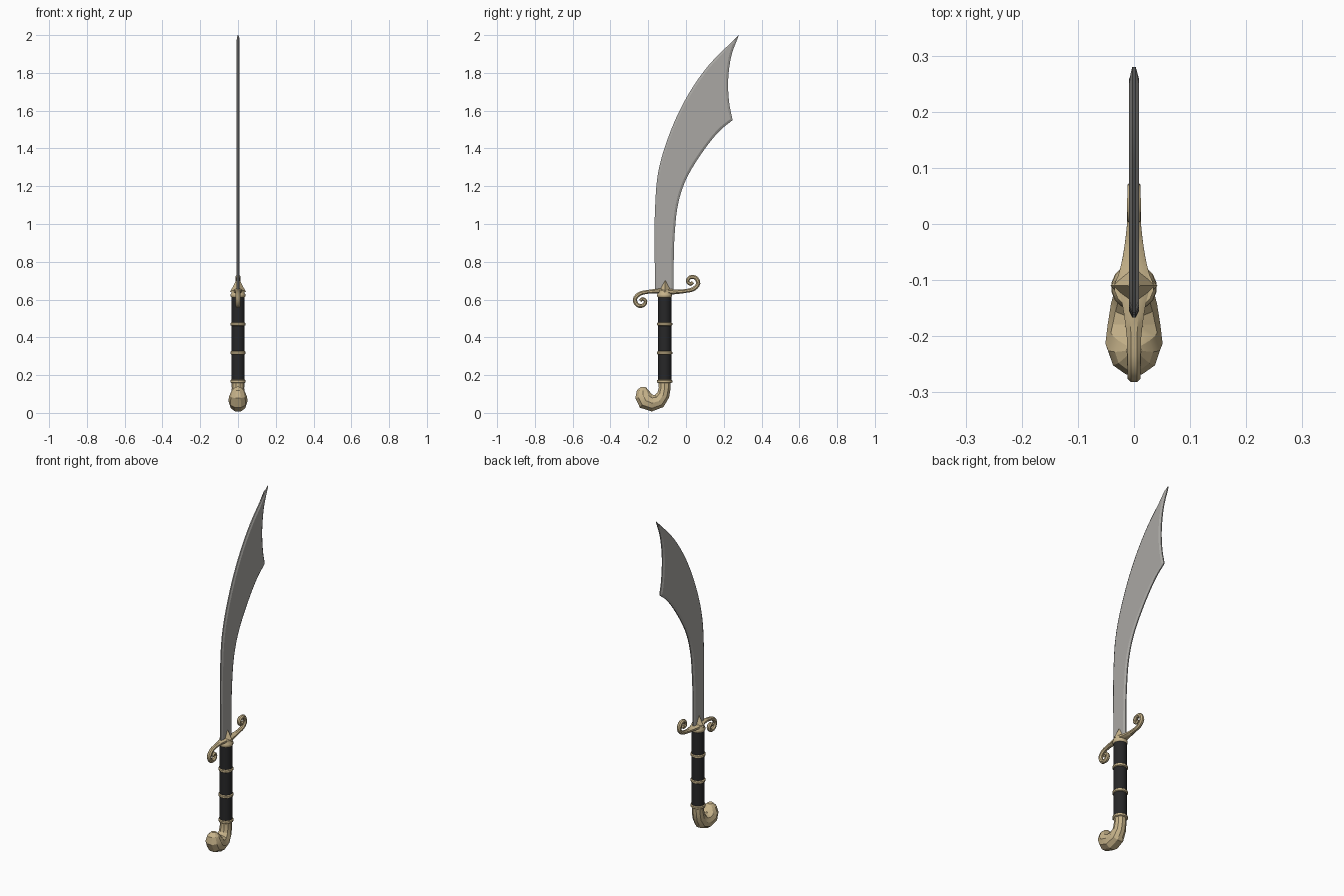
import bpy, bmesh, math
from mathutils import Vector

cube = bpy.data.objects.get("Cube")
if cube:
    bpy.data.objects.remove(cube)

AXIS_Y = -0.113  # centre line of the grip


def material(name, rgb, rough, metal=0.0):
    m = bpy.data.materials.new(name)
    m.use_nodes = True
    m.diffuse_color = (*rgb, 1)
    node = m.node_tree.nodes["Principled BSDF"]
    node.inputs["Base Color"].default_value = (*rgb, 1)
    node.inputs["Roughness"].default_value = rough
    node.inputs["Metallic"].default_value = metal
    return m


STEEL = material("steel", (0.40, 0.39, 0.37), 0.5)
BRASS = material("brass", (0.58, 0.46, 0.26), 0.5)
LEATHER = material("black leather", (0.02, 0.02, 0.021), 0.7)


def finish(name, bm, mat, smooth=None):
    bmesh.ops.recalc_face_normals(bm, faces=bm.faces)
    mesh = bpy.data.meshes.new(name)
    bm.to_mesh(mesh)
    bm.free()
    mesh.materials.append(mat)
    ob = bpy.data.objects.new(name, mesh)
    bpy.context.collection.objects.link(ob)
    if smooth:
        bpy.ops.object.select_all(action='DESELECT')
        ob.select_set(True)
        bpy.context.view_layer.objects.active = ob
        bpy.ops.object.shade_smooth_by_angle(angle=math.radians(smooth))
    return ob


def spline(points, steps):
    """Smooth curve through points of any dimension."""
    pts = [Vector(p) for p in points]
    pts = [2 * pts[0] - pts[1]] + pts + [2 * pts[-1] - pts[-2]]
    out = []
    for a, b, c, d in zip(pts, pts[1:], pts[2:], pts[3:]):
        for i in range(steps):
            t = i / steps
            out.append(0.5 * (2 * b + (c - a) * t + (2 * a - 5 * b + 4 * c - d) * t * t
                              + (3 * b - a - 3 * c + d) * t ** 3))
    return out + [pts[-2]]


def sweep(bm, rows, sides):
    """Tube along rows of (y, z, half thickness, half width in x)."""
    rings = []
    for i, (y, z, thick, width) in enumerate(rows):
        p, q = rows[max(i - 1, 0)], rows[min(i + 1, len(rows) - 1)]
        along = Vector((0, q[0] - p[0], q[1] - p[1])).normalized()
        normal = Vector((0, -along.z, along.y))
        ring = []
        for k in range(sides):
            a = math.tau * (k + 0.5) / sides
            offset = normal * thick * math.cos(a) + Vector((width * math.sin(a), 0, 0))
            ring.append(bm.verts.new(Vector((0, y, z)) + offset))
        rings.append(ring)
    for r, s in zip(rings, rings[1:]):
        for k in range(sides):
            n = (k + 1) % sides
            bm.faces.new((r[k], r[n], s[n], s[k]))
    bm.faces.new(rings[0])
    bm.faces.new(rings[-1])


def lathe(name, profile, mat, sides=16, smooth=40):
    """Upright turned part from (radius, z) pairs."""
    bm = bmesh.new()
    sweep(bm, [(AXIS_Y, z, r, r) for r, z in profile], sides)
    return finish(name, bm, mat, smooth)


# Blade: spine, hollow tip and cutting edge, with bevelled borders
spine = spline([(-0.163, 0.64), (-0.166, 0.85), (-0.165, 1.05), (-0.148, 1.27),
                (-0.09, 1.47), (0.0, 1.665), (0.12, 1.84), (0.28, 2.0)], 5)
tip = spline([(0.28, 2.0), (0.24, 1.89), (0.223, 1.76), (0.229, 1.64), (0.247, 1.55)], 4)
edge = spline([(0.247, 1.55), (0.17, 1.485), (0.08, 1.37), (0.0, 1.235), (-0.043, 1.1),
               (-0.06, 0.945), (-0.065, 0.8), (-0.065, 0.64)], 5)
bm = bmesh.new()
outline = spine + tip[1:] + edge[1:]
front = bm.faces.new([bm.verts.new((-0.003, y, z)) for y, z in outline])
extruded = bmesh.ops.extrude_face_region(bm, geom=[front], use_keep_orig=True)["geom"]
moved = [g for g in extruded if isinstance(g, bmesh.types.BMVert)]
bmesh.ops.translate(bm, verts=moved, vec=(0.006, 0, 0))
bmesh.ops.recalc_face_normals(bm, faces=bm.faces)
for cap in [f for f in bm.faces if len(f.verts) > 4]:
    bmesh.ops.inset_region(bm, faces=[cap], thickness=0.012, depth=0.006,
                           use_even_offset=True)
finish("blade", bm, STEEL, 20)

# Grip with its brass rings
lathe("grip", [(0.036, 0.16), (0.036, 0.63)], LEATHER)
for name, z in (("lower_ring", 0.167), ("middle_ring", 0.318), ("upper_ring", 0.47)):
    lathe(name, [(0.036, z - 0.009), (0.041, z - 0.005), (0.041, z + 0.005),
                 (0.036, z + 0.009)], BRASS)
lathe("grip_collar", [(0.036, 0.612), (0.04, 0.617), (0.04, 0.628), (0.035, 0.635),
                      (0.035, 0.65)], BRASS)

# Crossguard: two scrolled arms, the second turned half round from the first
bm = bmesh.new()
arm = [(-0.105, 0.643, 0.016, 0.034), (-0.06, 0.641, 0.014, 0.022),
       (-0.005, 0.645, 0.011, 0.014), (0.04, 0.656, 0.012, 0.013),
       (0.065, 0.685, 0.012, 0.013), (0.05, 0.716, 0.012, 0.013),
       (0.02, 0.717, 0.011, 0.013), (0.008, 0.696, 0.01, 0.012),
       (0.023, 0.682, 0.01, 0.012), (0.037, 0.692, 0.009, 0.011)]
for sign in (1, -1):
    rows = [(-0.103 + sign * (y + 0.103), 0.643 + sign * (z - 0.643), t, w)
            for y, z, t, w in arm]
    sweep(bm, spline(rows, 3), 8)
finish("crossguard", bm, BRASS, 35)

# Peaked block where the blade enters the guard
bm = bmesh.new()
bmesh.ops.create_cone(bm, cap_ends=True, segments=4, radius1=0.042, radius2=0.011, depth=0.06)
bmesh.ops.translate(bm, verts=bm.verts, vec=(0, AXIS_Y + 0.003, 0.67))
finish("guard_peak", bm, BRASS)

# Hooked pommel ending in a rounded bulb
bm = bmesh.new()
hook = [(AXIS_Y, 0.165, 0.034), (AXIS_Y, 0.132, 0.033), (-0.12, 0.095, 0.035),
        (-0.142, 0.063, 0.041), (-0.18, 0.052, 0.047), (-0.213, 0.065, 0.051),
        (-0.226, 0.09, 0.046), (-0.228, 0.118, 0.034), (-0.226, 0.137, 0.014)]
sweep(bm, [(y, z, r, r) for y, z, r in hook], 10)
finish("pommel", bm, BRASS, 25)
